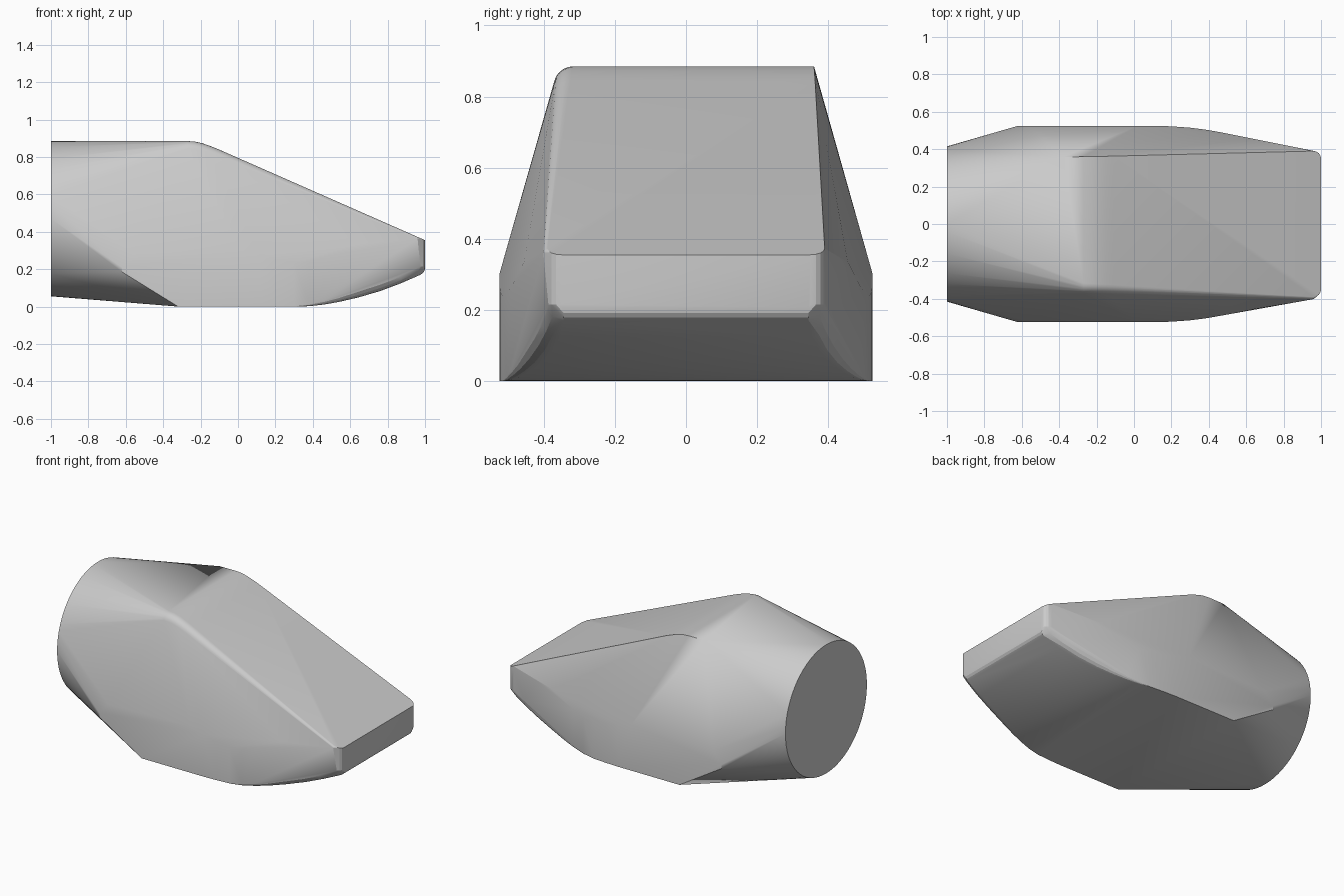
import bpy
import bmesh
from math import sin, cos, pi, radians

cube = bpy.data.objects.get("Cube")
if cube:
    bpy.data.objects.remove(cube, do_unlink=True)

# Material
grey = bpy.data.materials.new("plain grey")
grey.use_nodes = True
colour = (0.6, 0.6, 0.6, 1)
grey.diffuse_color = colour
grey.node_tree.nodes["Principled BSDF"].inputs["Base Color"].default_value = colour

points = []


def add(x, y, z):
    points.append((x, y, z))


def roof(x):
    """Height of the sloping roof."""
    return 0.355 + (1 - x) * 0.44


# Round rear end
SEGMENTS = 64
for i in range(SEGMENTS):
    a = 2 * pi * i / SEGMENTS
    add(-1, 0.415 * cos(a), 0.47 + 0.415 * sin(a))

# Roof ridge: x, half width, height (the crest is rolled over)
ridge = [(-0.27, 0.36, 0.885), (-0.23, 0.36, 0.882), (-0.19, 0.361, 0.873),
         (-0.15, 0.362, 0.859), (-0.11, 0.363, roof(-0.11)), (0.96, 0.39, roof(0.96))]
add(-0.38, 0.358, 0.885)
for x, w, z in ridge:
    add(x, w, z)
    # The front ridge is rounded, the back ridge is sharp
    r = 0.055 * (1 - 0.75 * (x + 0.27) / 1.23)
    for k in range(6):
        a = radians(15 * k)
        add(x, -(w + 0.012 - r + r * sin(a)), z - r + r * cos(a))

# Lower side walls: x, half width, bottom, top
walls = [(-0.62, 0.525, 0.185, 0.21), (-0.56, 0.525, 0.15, 0.285),
         (-0.32, 0.525, 0, 0.29), (0.02, 0.525, 0, 0.3),
         (0.12, 0.525, 0, 0.27), (0.2, 0.522, 0, 0.25),
         (0.3, 0.515, 0, 0.235), (0.38, 0.505, 0.002, 0.24),
         (0.46, 0.491, 0.011, 0.265), (0.54, 0.475, 0.025, 0.29),
         (0.64, 0.455, 0.048, 0.335), (0.76, 0.431, 0.083, 0.345),
         (0.87, 0.409, 0.124, 0.348), (0.955, 0.392, 0.164, 0.35)]
for side in (-1, 1):
    for x, w, low, high in walls:
        add(x, side * w, high)
        r = 0.055 * min(1, max(0, (x - 0.3) / 0.4))
        for k in range(5):
            a = radians(22.5 * k)
            add(x, side * (w - r + r * sin(a)), low + r - r * cos(a))

    # Blunt nose with rounded corners
    for k in range(5):
        a = radians(22.5 * k)
        x, y = 0.96 + 0.04 * sin(a), 0.35 + 0.04 * cos(a)
        add(x, side * y, roof(x))
        add(x, side * y, 0.215)
        add(0.96 + 0.04 * sin(a), side * 0.345, 0.207 - 0.04 * cos(a))

# Wrap the sections in one taut shell
bm = bmesh.new()
for p in points:
    bm.verts.new(p)
bmesh.ops.remove_doubles(bm, verts=bm.verts[:], dist=0.0005)
bmesh.ops.convex_hull(bm, input=bm.verts[:])
bmesh.ops.delete(bm, geom=[v for v in bm.verts if not v.link_faces], context="VERTS")
bmesh.ops.dissolve_limit(bm, angle_limit=radians(0.8), verts=bm.verts[:], edges=bm.edges[:])
bmesh.ops.recalc_face_normals(bm, faces=bm.faces[:])

mesh = bpy.data.meshes.new("shell")
bm.to_mesh(mesh)
bm.free()
mesh.materials.append(grey)
shell = bpy.data.objects.new("tapered_shell", mesh)
bpy.context.collection.objects.link(shell)

# Smooth shading with sharp creases kept
bpy.ops.object.select_all(action="DESELECT")
shell.select_set(True)
bpy.context.view_layer.objects.active = shell
bpy.ops.object.shade_smooth_by_angle(angle=radians(16))
